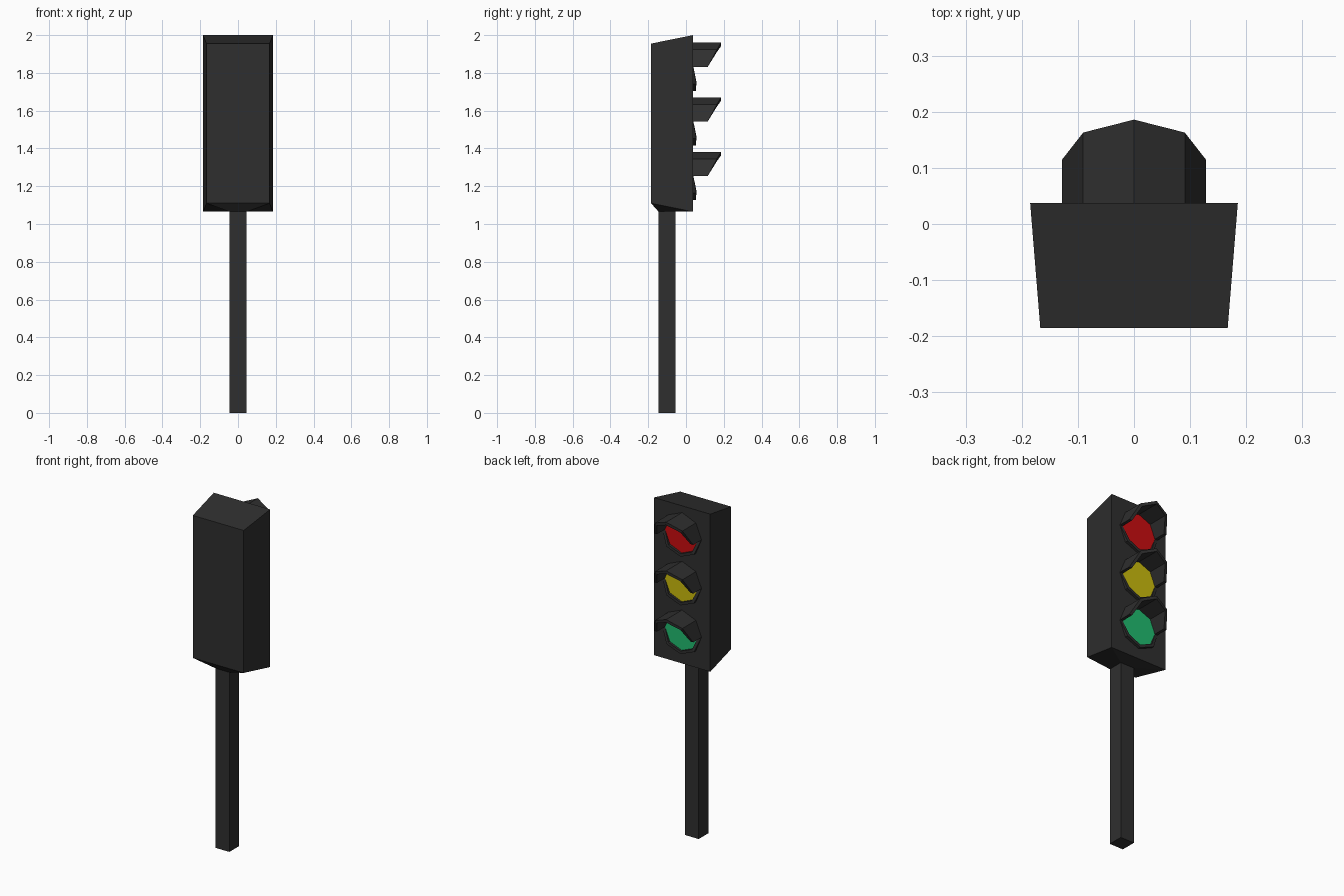
import bpy, bmesh
from math import cos, sin, radians

if "Cube" in bpy.data.objects:
    bpy.data.objects.remove(bpy.data.objects["Cube"])


def material(name, rgb):
    m = bpy.data.materials.new(name)
    m.diffuse_color = (*rgb, 1)
    m.use_nodes = True
    m.node_tree.nodes["Principled BSDF"].inputs["Base Color"].default_value = m.diffuse_color
    return m


dark = material("dark_grey", (0.028, 0.028, 0.028))
lens_colours = [("red", (0.6, 0.004, 0.005)),
                ("yellow", (0.6, 0.5, 0.004)),
                ("green", (0.015, 0.5, 0.16))]


def finish(bm, name, mat):
    bmesh.ops.recalc_face_normals(bm, faces=bm.faces)
    mesh = bpy.data.meshes.new(name)
    bm.to_mesh(mesh)
    bm.free()
    mesh.materials.append(mat)
    ob = bpy.data.objects.new(name, mesh)
    bpy.context.collection.objects.link(ob)
    return ob


def loft(name, loops, mat, closed=False):
    """Skin matching loops; cap both ends unless the stack closes on itself."""
    bm = bmesh.new()
    rows = [[bm.verts.new(p) for p in loop] for loop in loops]
    n = len(rows[0])
    for a, b in zip(rows, rows[1:] + (rows[:1] if closed else [])):
        for i in range(n):
            bm.faces.new((a[i], a[(i + 1) % n], b[(i + 1) % n], b[i]))
    if not closed:
        bm.faces.new(rows[0])
        bm.faces.new(rows[-1])
    return finish(bm, name, mat)


def quad(x0, y0, z0, x1, y1, z1):
    return [(-x0, y0, z0), (x0, y0, z0), (x1, y1, z1), (-x1, y1, z1)]


BACK, FACE = -0.185, 0.037

# pole and tapered housing, joined by the sloping underside
loft("pole_and_housing", [
    quad(0.045, -0.145, 0, 0.045, -0.055, 0),
    quad(0.045, -0.145, 1.065, 0.045, -0.055, 1.065),
    quad(0.167, BACK, 1.11, 0.185, FACE, 1.065),
    quad(0.167, BACK, 1.955, 0.185, FACE, 2.0)], dark)


def ring_point(r, angle, y, z):
    return (r * cos(radians(angle)), y, z + r * sin(radians(angle)))


def hood(name, z, start, depths):
    """Half an octagonal tube whose front edge follows the given depths."""
    sections = []
    for i, d in enumerate(depths):
        a = start + 45 * i
        sections.append([ring_point(r, a, y, z) for r, y in
                         ((0.128, FACE), (0.128, d), (0.11, d), (0.11, FACE))])
    loft(name, sections, dark)


# three lights: visor above, low lip below, coloured lens inside
for i, (colour, rgb) in enumerate(lens_colours):
    z = 1.832 - 0.289 * i
    hood(colour + "_visor", z, 0, (0.115, 0.163, 0.186, 0.163, 0.115))
    hood(colour + "_lower_lip", z, 180, (0.039, 0.055, 0.052, 0.055, 0.039))
    bm = bmesh.new()
    bm.faces.new([bm.verts.new(ring_point(0.11, -45 * k, FACE + 0.003, z))
                  for k in range(8)])
    lens = finish(bm, colour + "_lens", material(colour, rgb))
    # lens faces outward (+y)
    if lens.data.polygons[0].normal.y < 0:
        lens.data.flip_normals()
